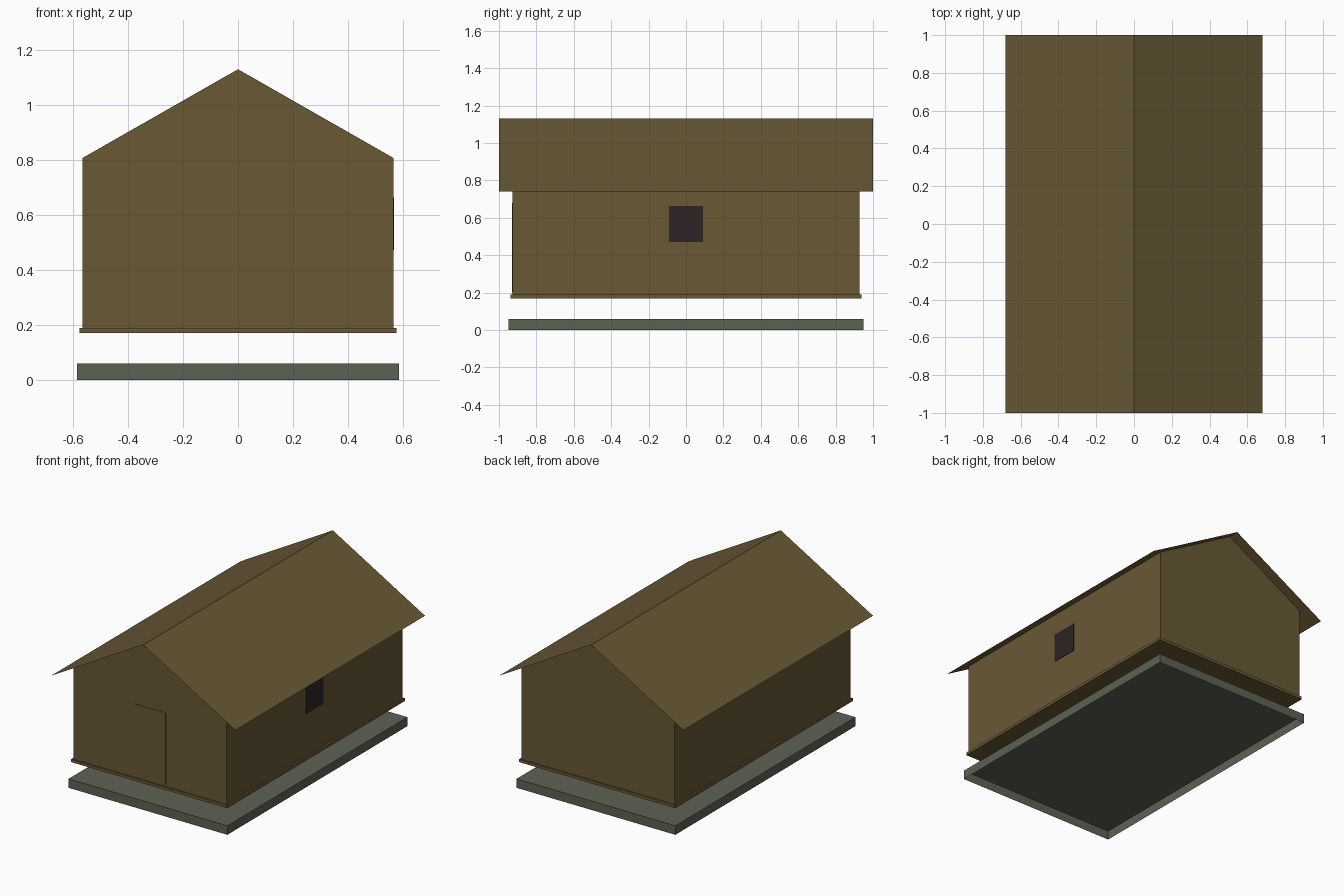
import bpy

cube = bpy.data.objects.get("Cube")
if cube:
    bpy.data.objects.remove(cube, do_unlink=True)


def material(name, rgb):
    mat = bpy.data.materials.new(name)
    mat.use_nodes = True
    mat.diffuse_color = (*rgb, 1)
    bsdf = mat.node_tree.nodes["Principled BSDF"]
    bsdf.inputs["Base Color"].default_value = (*rgb, 1)
    bsdf.inputs["Roughness"].default_value = 0.9
    return mat


brown = material("brown wood", (0.138, 0.098, 0.036))
grey = material("grey stone", (0.107, 0.122, 0.087))
dark = material("dark window", (0.027, 0.017, 0.018))


def build(name, verts, faces, mat):
    mesh = bpy.data.meshes.new(name)
    mesh.from_pydata(verts, [], faces)
    mesh.materials.append(mat)
    obj = bpy.data.objects.new(name, mesh)
    bpy.context.collection.objects.link(obj)
    return obj


def box(name, low, high, mat, bottom=True):
    (x0, y0, z0), (x1, y1, z1) = low, high
    verts = [(x, y, z) for z in (z0, z1)
             for x, y in ((x0, y0), (x1, y0), (x1, y1), (x0, y1))]
    faces = [(i, (i + 1) % 4, (i + 1) % 4 + 4, i + 4) for i in range(4)]
    faces.append((4, 5, 6, 7))
    if bottom:
        faces.append((3, 2, 1, 0))
    return build(name, verts, faces, mat)


RIDGE = 1.13
EAVE_X, EAVE_Z = 0.68, 0.742
WALL_X, WALL_Y, FLOOR_TOP = 0.565, 0.928, 0.189
wall_top = RIDGE - (RIDGE - EAVE_Z) * WALL_X / EAVE_X

# Foundation shell, open underneath, and the raised floor
box("foundation", (-0.586, -0.949, 0), (0.586, 0.949, 0.06), grey, bottom=False)
box("floor", (-0.576, -0.937, 0.17), (0.576, 0.937, FLOOR_TOP), brown)

# Gabled walls: one outline at each end, joined along the two sides
outline = [(-WALL_X, FLOOR_TOP), (WALL_X, FLOOR_TOP), (WALL_X, wall_top),
           (0, RIDGE), (-WALL_X, wall_top)]
verts = [(x, y, z) for y in (-WALL_Y, WALL_Y) for x, z in outline]
build("walls", verts,
      [(0, 1, 2, 3, 4), (9, 8, 7, 6, 5), (1, 6, 7, 2), (5, 0, 4, 9)], brown)

# Thin sheet roof with overhanging eaves
verts = [(x, y, z) for x, z in ((-EAVE_X, EAVE_Z), (0, RIDGE), (EAVE_X, EAVE_Z))
         for y in (-1, 1)]
build("roof", verts, [(0, 2, 3, 1), (2, 4, 5, 3)], brown)

# Door and window plates
box("door", (-0.118, -WALL_Y - 0.003, 0.2), (0.118, -WALL_Y, 0.68), brown)
box("window", (WALL_X, -0.091, 0.472), (WALL_X + 0.003, 0.091, 0.664), dark)
